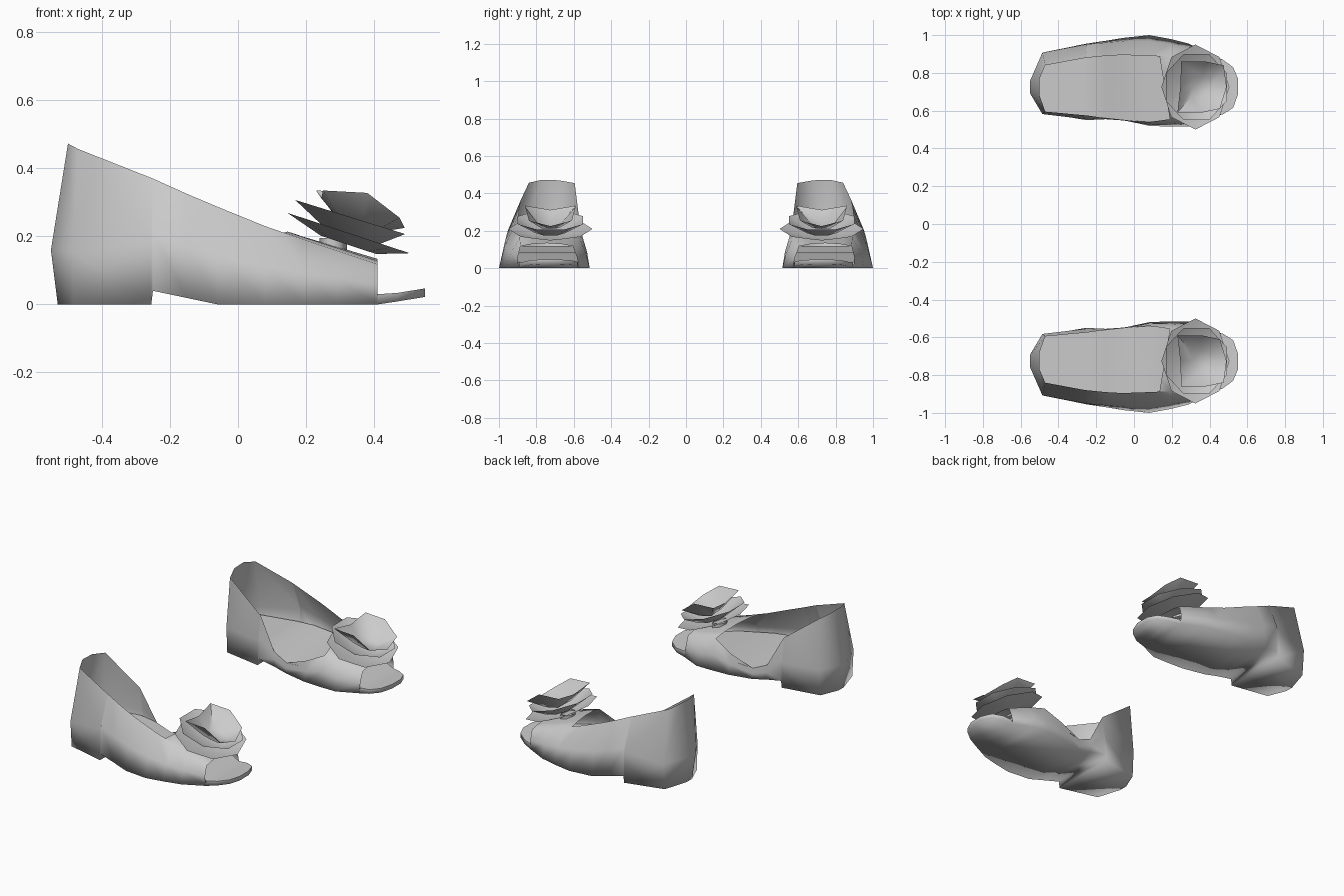
import bpy
import bmesh
from math import cos, sin, pi, radians

cube = bpy.data.objects.get("Cube")
if cube:
    bpy.data.objects.remove(cube)

grey = bpy.data.materials.new("warm_grey")
grey.use_nodes = True
grey.diffuse_color = (0.6, 0.6, 0.6, 1)
grey.node_tree.nodes["Principled BSDF"].inputs["Base Color"].default_value = (0.6, 0.6, 0.6, 1)

# Stations toe to heel: x, outer foot y, outer rim y, outer rim z,
#                       inner foot y, inner rim y, inner rim z
ROWS = [
    (0.41, 0.895, 0.885, 0.118, 0.57, 0.605, 0.118),
    (0.29, 0.955, 0.89, 0.158, 0.515, 0.565, 0.15),
    (0.19, 0.98, 0.885, 0.192, 0.515, 0.555, 0.175),
    (0.08, 1.00, 0.89, 0.23, 0.52, 0.54, 0.12),
    (-0.06, 0.985, 0.895, 0.287, 0.55, 0.55, 0.065),
    (-0.15, 0.97, 0.89, 0.325, 0.555, 0.56, 0.105),
    (-0.25, 0.955, 0.88, 0.37, 0.55, 0.575, 0.29),
    (-0.255, 0.954, 0.88, 0.372, 0.55, 0.575, 0.294),
    (-0.485, 0.895, 0.84, 0.457, 0.59, 0.595, 0.455),
    (-0.53, 0.75, 0.77, 0.473, 0.70, 0.68, 0.47),
]
# Toe of the sole: x, outer y, inner y, bottom z
TOE = [(0.55, 0.77, 0.685, 0.022), (0.525, 0.83, 0.615, 0.018), (0.47, 0.87, 0.58, 0.009)]
VAMP = 3
MID_Y = 0.725


def make(name, parts, angle):
    """One welded mesh from (verts, faces) parts, mirrored to the second shoe."""
    mesh = bpy.data.meshes.new(name)
    bm = bmesh.new()
    for verts, faces in parts:
        bv = [bm.verts.new(v) for v in verts]
        for f in faces:
            bm.faces.new([bv[i] for i in f])
    bmesh.ops.remove_doubles(bm, verts=bm.verts, dist=0.0001)
    bmesh.ops.recalc_face_normals(bm, faces=bm.faces)
    bm.to_mesh(mesh)
    bm.free()
    mesh.materials.append(grey)
    obj = bpy.data.objects.new(name, mesh)
    bpy.context.collection.objects.link(obj)
    pair = obj.modifiers.new("Pair", "MIRROR")
    pair.use_axis = (False, True, False)
    pair.use_mirror_merge = False
    bpy.ops.object.select_all(action="DESELECT")
    obj.select_set(True)
    bpy.context.view_layer.objects.active = obj
    bpy.ops.object.shade_smooth_by_angle(angle=radians(angle))


def strip(loops, closed=False):
    """Vertices and quads joining loops of equal length."""
    n = len(loops[0])
    verts = [v for loop in loops for v in loop]
    faces = []
    for a in range(len(loops) - 1):
        for i in range(n if closed else n - 1):
            j = (i + 1) % n
            faces.append((a * n + i, a * n + j, (a + 1) * n + j, (a + 1) * n + i))
    return verts, faces


def arch(x):
    """Underside height: flat tread, rising to a step at the heel."""
    return 0 if x < -0.252 else 0.04 * min(1, max(0, (-0.06 - x) / 0.19))


def floor_z(x):
    return 0.03 + 0.09 * min(1, max(0, (0.41 - x) / 0.56))


# Side walls: one U-shaped loop for foot, middle and rim
foot, middle, rim = [], [], []
for side, rows in ((1, ROWS), (-1, ROWS[::-1])):
    for r in rows:
        x, fy, ry, rz = (r[0],) + (r[1:4] if side > 0 else r[4:7])
        back = x < -0.5
        bulge = 0.09 * rz * (0 if back else 0.9 if side > 0 else 0.25)
        foot.append((x, fy, arch(x)))
        middle.append((x - (0.02 if back else 0),
                       fy + (ry - fy) * 0.45 + side * bulge,
                       arch(x) + (rz - arch(x)) * (0.34 if x < -0.4 else 0.5)))
        rim.append((x + (0.03 if back else 0.015 if x < -0.4 else 0), ry, rz))

# Vamp crossing over the toes, reaching further back on the outer side
outer_edge = rim[:VAMP] + [[(p + q) / 2 for p, q in zip(rim[VAMP - 1], rim[VAMP])]]
inner_edge = rim[::-1][:VAMP] + [rim[-VAMP]]
vamp = [[(a[0] + (b[0] - a[0]) * t, a[1] + (b[1] - a[1]) * t,
          a[2] + (b[2] - a[2]) * t + 0.016 * (1 - (2 * t - 1) ** 2))
         for t in (0, 0.2, 0.5, 0.8, 1)] for a, b in zip(outer_edge, inner_edge)]

# Underside with the raised arch and heel
under = [[(r[0], r[1], arch(r[0])), (r[0], r[4], arch(r[0]))] for r in ROWS]

# Insole, narrowing with the walls and running out onto the toe lip
insole = [[(x, yo, z + 0.025), (x, yi, z + 0.025)] for x, yo, yi, z in TOE]
for r in ROWS:
    z = floor_z(r[0])
    zi = min(z, r[6])
    insole.append([(r[0], r[1] + (r[2] - r[1]) * z / r[3], z),
                   (r[0], r[4] + (r[5] - r[4]) * zi / r[6], zi)])
make("insole", [strip(insole)], 40)

# Toe lip edges and underside, welded to the upper
lip = [[top[0], (x, yo, z), (x, yi, z), top[1]] for top, (x, yo, yi, z) in zip(insole, TOE)]
lip.append([insole[len(TOE)][0], under[0][0], under[0][1], insole[len(TOE)][1]])
lip_verts, lip_faces = strip(lip)
lip_faces.append((0, 1, 2, 3))
make("upper", [strip([foot, middle, rim]), strip(vamp), strip(under), (lip_verts, lip_faces)], 130)


def cup(name, ring, base_scale, centre):
    """Thin petal layer: a rim narrowing to a small sunken base."""
    cx, cz, slope = centre
    base = [(cx + (x - cx) * base_scale, MID_Y + (y - MID_Y) * base_scale,
             cz + slope * (x - cx) * base_scale) for x, y, z in ring]
    n = len(ring)
    verts, faces = strip([ring, base], closed=True)
    make(name, [(verts, faces + [tuple(range(n, 2 * n))])], 60)


def tilted_ring(cx, rx, ry, z, slope, turn):
    """Eight-sided rim sloping down towards the toe."""
    angles = [2 * pi * k / 8 + turn for k in range(8)]
    return [(cx + rx * cos(a), MID_Y + ry * sin(a), z + slope * rx * cos(a)) for a in angles]


# Flower ornament: two sheets and an open cup
cup("flower_outer_petals", tilted_ring(0.325, 0.18, 0.225, 0.21, -0.33, 0), 0.45, (0.325, 0.175, -0.33))
cup("flower_middle_petals", tilted_ring(0.33, 0.175, 0.19, 0.257, -0.31, pi / 8), 0.45, (0.34, 0.195, -0.3))
half = [(0.25, 0.135, 0.335), (0.38, 0.135, 0.328), (0.475, 0.115, 0.255)]
bud = [(0.245, MID_Y, 0.312)] + [(x, MID_Y + y, z) for x, y, z in half] + [(0.49, MID_Y, 0.225)]
bud += [(x - 0.02, MID_Y - y, z) for x, y, z in half[::-1]]
cup("flower_bud", bud, 0.4, (0.35, 0.225, -0.25))

# Stem holding the flower on the vamp
ring = [(0.28 + 0.04 * cos(k * pi / 3), MID_Y + 0.05 * sin(k * pi / 3)) for k in range(6)]
make("flower_base", [strip([[(x, y, z) for x, y in ring] for z in (0.15, 0.195)], closed=True)], 70)
